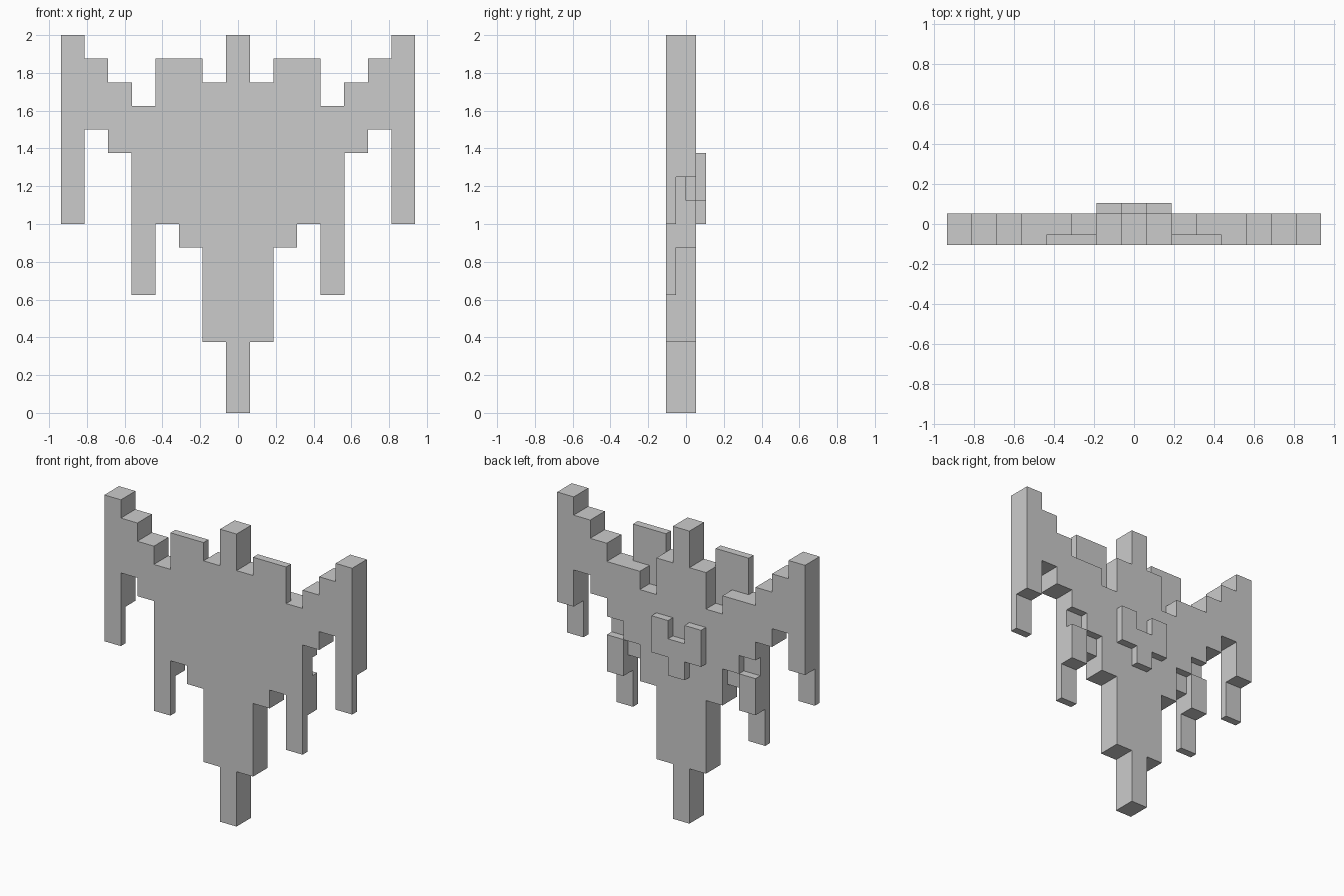
import bpy
import bmesh
from mathutils import Vector

if "Cube" in bpy.data.objects:
    bpy.data.objects.remove(bpy.data.objects["Cube"])

U = 0.125     # block width and height
D = 0.0525    # depth of one layer; layer 0 is the front plate, starting at y = -2D


def block_part(name, cells):
    """Closed blocky mesh from (column, layer, row) cells, inner faces left out."""
    bm = bmesh.new()
    for i, j, k in cells:
        c = Vector((i * U, (j - 1.5) * D, (k + 0.5) * U))
        half = Vector((U / 2, D / 2, U / 2))
        for axis in range(3):
            for s in (-1, 1):
                n = [i, j, k]
                n[axis] += s
                if tuple(n) in cells:
                    continue
                a, b = (axis + 1) % 3, (axis + 2) % 3
                ring = [(-1, -1), (1, -1), (1, 1), (-1, 1)]
                if s < 0:
                    ring.reverse()
                verts = []
                for p, q in ring:
                    v = c.copy()
                    v[axis] += s * half[axis]
                    v[a] += p * half[a]
                    v[b] += q * half[b]
                    verts.append(bm.verts.new(v))
                bm.faces.new(verts)
    bmesh.ops.remove_doubles(bm, verts=bm.verts[:], dist=0.001)
    bmesh.ops.dissolve_limit(bm, angle_limit=0.01, verts=bm.verts[:], edges=bm.edges[:])
    mesh = bpy.data.meshes.new(name)
    bm.to_mesh(mesh)
    bm.free()
    obj = bpy.data.objects.new(name, mesh)
    bpy.context.collection.objects.link(obj)
    return obj


def mirrored(columns, layers):
    """Fill row spans of each column on both sides of the centre."""
    return {(s * i, j, k)
            for i, spans in columns.items() for lo, hi in spans
            for k in range(lo, hi) for j in layers for s in (-1, 1)}


# front plate: the full silhouette, one layer deep
front = {0: [(0, 16)], 1: [(3, 14)], 2: [(7, 15)], 3: [(8, 15)],
         4: [(5, 13)], 5: [(11, 14)], 6: [(12, 15)], 7: [(8, 16)]}
# middle layer: shorter crests, legs and wing tips
middle = {0: [(0, 16)], 1: [(3, 14)], 2: [(7, 12)], 3: [(8, 13)],
          4: [(7, 13)], 5: [(11, 14)], 6: [(12, 15)], 7: [(10, 16)]}
# rear layer: as the middle, with notches around the leg blocks
rear = dict(middle)
rear[3] = [(9, 13)]
rear[4] = [(7, 9), (10, 13)]
block_part("winged_shield_body",
           mirrored(front, [0]) | mirrored(middle, [1]) | mirrored(rear, [2]))

# raised U-shaped plate on the back
block_part("back_clasp", mirrored({0: [(8, 10)], 1: [(9, 11)]}, [3]))
